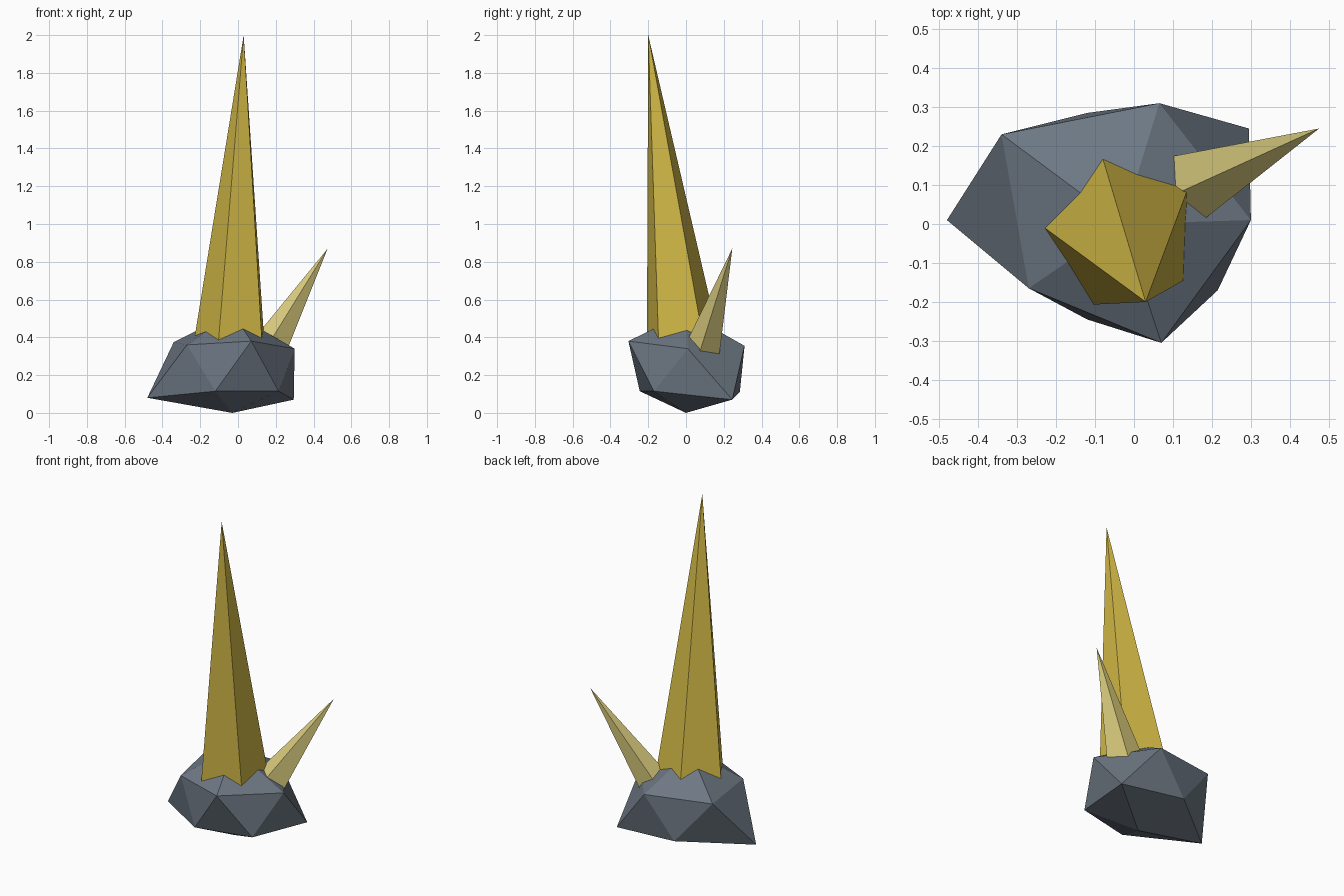
import bpy
import bmesh
import math
from mathutils import Vector

cube = bpy.data.objects.get("Cube")
if cube:
    bpy.data.objects.remove(cube, do_unlink=True)


def make_material(name, colour):
    mat = bpy.data.materials.new(name)
    mat.use_nodes = True
    mat.diffuse_color = (*colour, 1)
    shader = mat.node_tree.nodes["Principled BSDF"]
    shader.inputs["Base Color"].default_value = (*colour, 1)
    shader.inputs["Roughness"].default_value = 0.9
    return mat


def finish(name, bm, mat):
    bmesh.ops.recalc_face_normals(bm, faces=bm.faces)
    mesh = bpy.data.meshes.new(name)
    bm.to_mesh(mesh)
    bm.free()
    mesh.materials.append(mat)
    obj = bpy.data.objects.new(name, mesh)
    bpy.context.collection.objects.link(obj)
    return obj


def make_spike(name, apex, corners, mat, sink):
    """Pyramid whose edges pass through the corners and sink into the rock."""
    bm = bmesh.new()
    apex = Vector(apex)
    tip = bm.verts.new(apex)
    base = [bm.verts.new(apex + (Vector(c) - apex) * sink) for c in corners]
    for i, v in enumerate(base):
        bm.faces.new((tip, v, base[(i + 1) % len(base)]))
    bm.faces.new(base)
    return finish(name, bm, mat)


def make_rock(name, top, upper, lower, bottom, mat):
    """Irregular icosahedron: two staggered rings closed by two poles."""
    bm = bmesh.new()
    t, b = bm.verts.new(top), bm.verts.new(bottom)
    up = [bm.verts.new(p) for p in upper]
    low = [bm.verts.new(p) for p in lower]
    n = len(up)
    for i in range(n):
        j = (i + 1) % n
        bm.faces.new((t, up[i], up[j]))
        bm.faces.new((up[i], low[i], up[j]))
        bm.faces.new((up[j], low[i], low[j]))
        bm.faces.new((b, low[i], low[j]))
    return finish(name, bm, mat)


slate = make_material("slate grey", (0.155, 0.188, 0.230))
gold = make_material("gold yellow", (0.640, 0.480, 0.062))
straw = make_material("pale straw", (0.710, 0.610, 0.210))

# Rock base
make_rock(
    "rock_base",
    (-0.03, 0, 0.53),
    [(-0.34, 0.23, 0.375), (0.065, 0.31, 0.355), (0.30, 0.01, 0.34),
     (0.07, -0.305, 0.38), (-0.27, -0.165, 0.36)],
    [(-0.12, 0.285, 0.11), (0.295, 0.245, 0.07), (0.215, -0.17, 0.115),
     (-0.12, -0.245, 0.115), (-0.48, 0.01, 0.08)],
    (-0.03, 0, 0),
    slate)

# Tall five-sided spike with an off-centre tip
ring = []
for k in range(5):
    a = math.radians(33 + 72 * k)
    ring.append((-0.03 + 0.2 * math.cos(a), -0.02 + 0.2 * math.sin(a), 0.4))
make_spike("tall_spike", (0.03, -0.2, 2), ring, gold, 1.08)

# Small leaning spike
make_spike(
    "small_spike", (0.475, 0.245, 0.87),
    [(0.135, 0.09, 0.455), (0.19, 0.02, 0.41), (0.265, 0.08, 0.345),
     (0.19, 0.177, 0.31), (0.105, 0.175, 0.39)],
    straw, 1.12)
